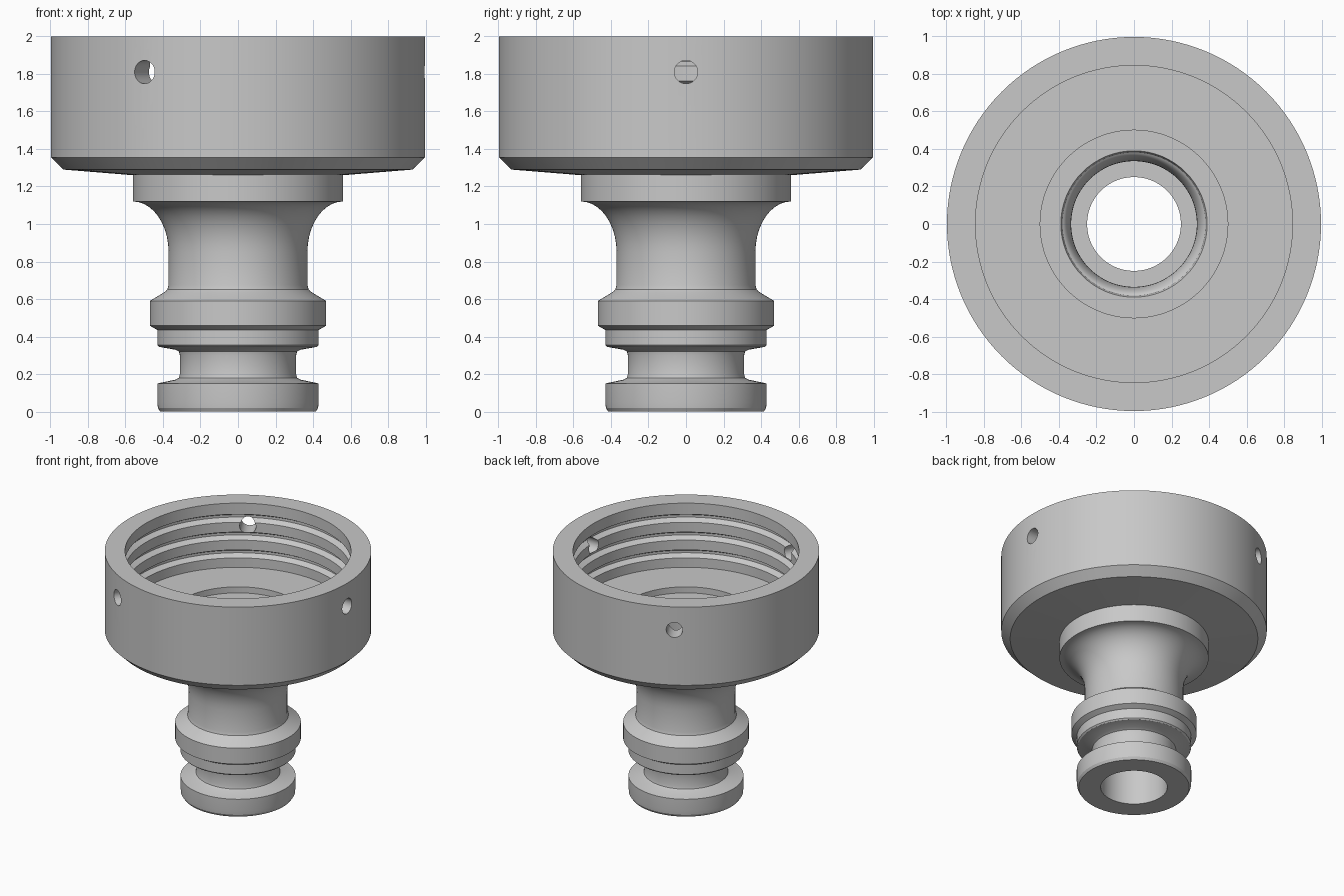
import bpy
import bmesh
from math import pi, sin, cos
from mathutils import Matrix, Vector

SEGMENTS = 128

default_cube = bpy.data.objects.get("Cube")
if default_cube:
    bpy.data.objects.remove(default_cube, do_unlink=True)

# One plain grey plastic
grey = bpy.data.materials.new("grey_plastic")
grey.use_nodes = True
colour = (0.58, 0.58, 0.58, 1)
grey.diffuse_color = colour
grey.node_tree.nodes["Principled BSDF"].inputs["Base Color"].default_value = colour


def link_mesh(name, bm):
    """Turn a bmesh into a scene object with the shared material."""
    bmesh.ops.recalc_face_normals(bm, faces=bm.faces)
    mesh = bpy.data.meshes.new(name)
    bm.to_mesh(mesh)
    bm.free()
    mesh.materials.append(grey)
    obj = bpy.data.objects.new(name, mesh)
    bpy.context.collection.objects.link(obj)
    return obj


def lathe(name, profile):
    """Revolve a closed (radius, height) outline around z."""
    bm = bmesh.new()
    verts = [bm.verts.new((r, 0, z)) for r, z in profile]
    edges = [bm.edges.new((a, b)) for a, b in zip(verts, verts[1:] + verts[:1])]
    bmesh.ops.spin(bm, geom=verts + edges, cent=(0, 0, 0), axis=(0, 0, 1),
                   angle=2 * pi, steps=SEGMENTS, use_merge=True)
    bmesh.ops.remove_doubles(bm, verts=bm.verts, dist=0.0001)
    return link_mesh(name, bm)


def arc(centre_r, centre_z, size_r, size_z, start, end, steps=10):
    """Points along an elliptical fillet, in quarter turns."""
    points = []
    for i in range(steps + 1):
        a = (start + (end - start) * i / steps) * pi / 2
        points.append((centre_r + size_r * cos(a), centre_z + size_z * sin(a)))
    return points


# Outside of the plug: foot flange, seal groove, latch ring
plug = [(0.25, 0), (0.415, 0), (0.427, 0.02), (0.43, 0.05), (0.43, 0.15),
        (0.335, 0.17), (0.315, 0.18), (0.31, 0.2), (0.31, 0.3), (0.315, 0.32),
        (0.335, 0.33), (0.42, 0.345), (0.43, 0.355), (0.43, 0.435),
        (0.47, 0.458), (0.47, 0.59), (0.395, 0.635), (0.377, 0.65), (0.37, 0.675)]

# Flared neck and the shoulder below the cap
neck = arc(0.56, 0.85, 0.19, 0.27, 2, 1)
shoulder = [(0.56, 1.26)]

# Outside of the cap and its rim
cap = [(0.93, 1.29), (0.997, 1.355), (0.997, 2), (0.845, 2)]

# Threaded wall: three equal grooves going down
thread = []
for i in range(3):
    top = 1.908 - 0.147 * i
    thread += [(0.845, top), (0.885, top - 0.022),
               (0.885, top - 0.042), (0.845, top - 0.066)]

# Cap floor with washer recess, then the stepped bore
floor = [(0.845, 1.47), (0.5, 1.47), (0.5, 1.42), (0.39, 1.42)]
bore = arc(0.39, 1.25, 0.055, 0.15, 1, 2)[1:] + [(0.335, 0.6), (0.25, 0.6)]

body = lathe("tap_connector_body", plug + neck + shoulder + cap + thread + floor + bore)

# Three round holes through the cap wall, a third of a turn apart
bm = bmesh.new()
for i in range(3):
    angle = i * 2 * pi / 3
    outward = Vector((cos(angle), sin(angle), 0))
    place = Matrix.Translation(outward * 0.95 + Vector((0, 0, 1.81)))
    turn = outward.to_track_quat('Z', 'Y').to_matrix().to_4x4()
    bmesh.ops.create_cone(bm, cap_ends=True, segments=32, radius1=0.062,
                          radius2=0.062, depth=0.5, matrix=place @ turn)
cutter = link_mesh("hole_cutter", bm)
cutter.hide_render = True

holes = body.modifiers.new("wall_holes", 'BOOLEAN')
holes.operation = 'DIFFERENCE'
holes.solver = 'EXACT'
holes.object = cutter

bpy.ops.object.select_all(action='DESELECT')
body.select_set(True)
bpy.context.view_layer.objects.active = body
bpy.ops.object.modifier_apply(modifier=holes.name)
bpy.data.objects.remove(cutter, do_unlink=True)

# Smooth round surfaces, crisp rims
bpy.ops.object.shade_smooth_by_angle(angle=pi / 9)
